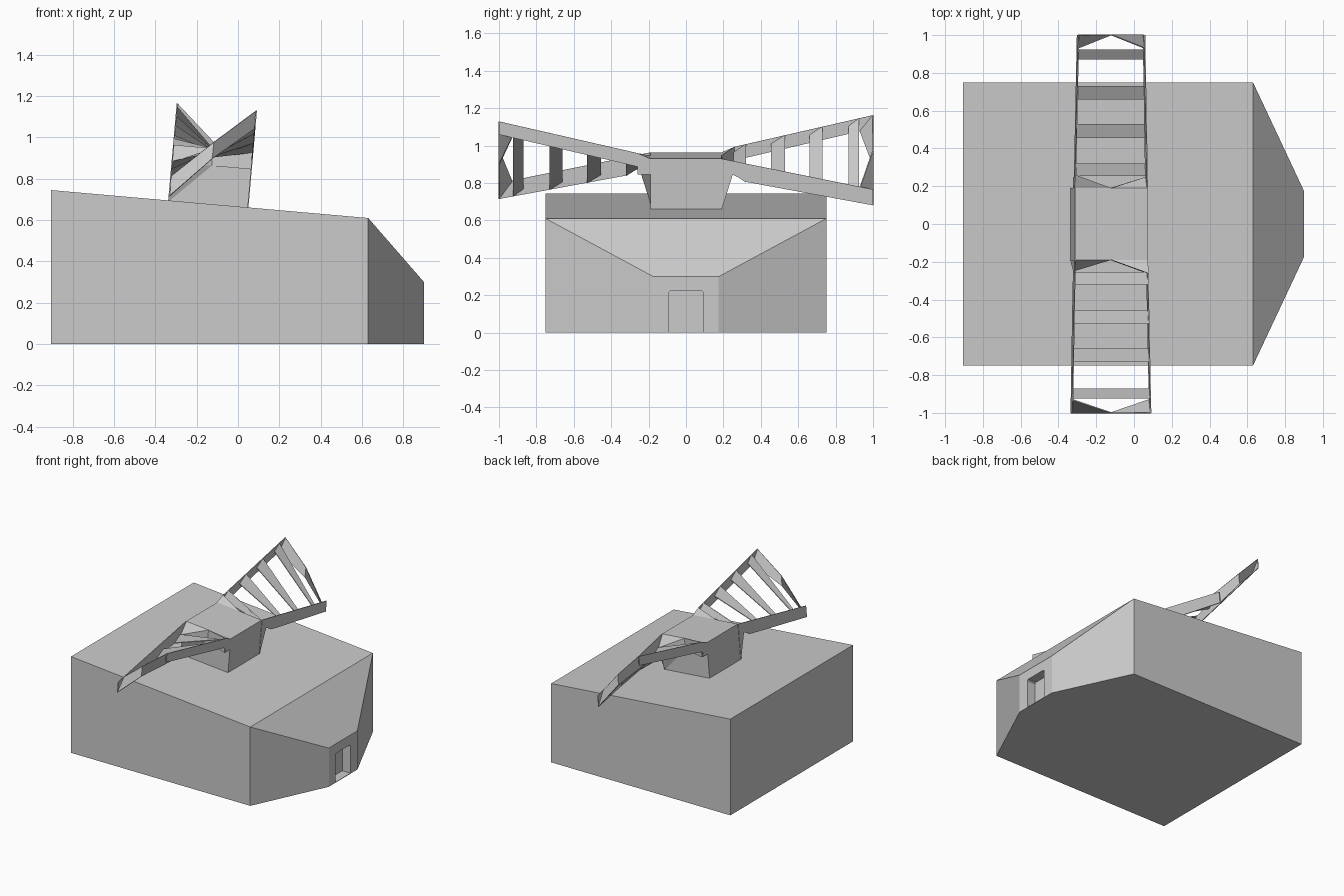
import bpy, bmesh
from math import pi, radians
from mathutils import Matrix

if "Cube" in bpy.data.objects:
    bpy.data.objects.remove(bpy.data.objects["Cube"])


def make(name, verts, faces, thickness=0, hull=False):
    me = bpy.data.meshes.new(name)
    bm = bmesh.new()
    vs = [bm.verts.new(v) for v in verts]
    if hull:
        bmesh.ops.convex_hull(bm, input=vs)
        bmesh.ops.dissolve_limit(bm, angle_limit=0.01, verts=bm.verts[:], edges=bm.edges[:])
    for f in faces:
        bm.faces.new([vs[i] for i in f])
    bmesh.ops.recalc_face_normals(bm, faces=bm.faces[:])
    bm.to_mesh(me)
    bm.free()
    ob = bpy.data.objects.new(name, me)
    bpy.context.collection.objects.link(ob)
    if thickness:
        mod = ob.modifiers.new("thickness", 'SOLIDIFY')
        mod.thickness, mod.offset = thickness, 0
    return ob


# Main building: sloped roof and a tapered entrance end
outline = [(-0.905, 0.75, 0.745), (0.63, 0.75, 0.61), (0.90, 0.175, 0.30)]
body = make("building_body", [(x, s * y, z) for x, y, h in outline
                              for s in (1, -1) for z in (0, h)], [], hull=True)

# Recessed doorway with slightly cut top corners
door = [(-0.09, 0.004), (0.09, 0.004), (0.09, 0.217), (0.082, 0.225), (-0.082, 0.225), (-0.09, 0.217)]
cutter = make("door_cutter", [(x, y, z) for x in (0.83, 0.95) for y, z in door], [], hull=True)
cutter.hide_render = True
cutter.display_type = 'WIRE'
cut = body.modifiers.new("doorway", 'BOOLEAN')
cut.operation, cut.object, cut.solver = 'DIFFERENCE', cutter, 'EXACT'

# Roof frame: local axes follow the slope of the roof
TILT = Matrix.Translation((-0.12, 0, 0.947)) @ Matrix.Rotation(radians(5.03), 4, 'Y')
W = 0.192
T = 0.006


def top(t):
    return 0.03 + (t - 0.26) * 0.17 / 0.74


def bottom(t):
    return -0.125 - (t - 0.325) * 0.125 / 0.675


hub = make("hub_block", [(x, y, z) for x in (-W, W) for y in (-0.19, 0.19)
                         for z in (-0.275, 0)], [], hull=True)
hub.matrix_world = TILT

for side in range(2):
    tag = ("front", "back")[side]
    parts = []

    # Rising and falling side rails
    rising = [(0.19, 0), (0.26, top(0.26)), (1, 0.20), (1, 0.13), (0.25, -0.045), (0.25, -0.085), (0.19, -0.085)]
    falling = [(0.19, 0), (1, -0.165), (1, -0.25), (0.325, -0.125), (0.25, -0.085), (0.19, -0.275)]
    for name, x, prof in (("rising_rail", W, rising), ("falling_rail", -W, falling)):
        parts.append(make(f"{tag}_{name}", [(x, -y, z) for y, z in prof],
                          [range(len(prof))], T))

    # Flared hub corners that carry the rails
    parts.append(make(f"{tag}_upper_flare", [(0, -0.19, -0.085), (0, -0.19, 0), (W, -0.19, -0.085),
                      (W, -0.19, 0), (W, -0.26, -0.085), (W, -0.26, 0.03)], [], hull=True))
    parts.append(make(f"{tag}_lower_flare", [(0, -0.19, -0.085), (-W, -0.19, -0.275),
                      (-W, -0.25, -0.085), (-W, -0.19, 0), (0, -0.19, 0)], [], hull=True))

    # Twisted cross slats
    for i, (a, b) in enumerate([(0.255, 0.32), (0.455, 0.53), (0.66, 0.73), (0.87, 0.925)]):
        parts.append(make(f"{tag}_slat_{i + 1}", [
            (-W, -a, bottom(a) + 0.03), (W, -a, top(a) - 0.03),
            (W, -b, top(b)), (-W, -b, bottom(b))], [(0, 1, 2, 3)], T))

    # End slat, pinched outward at its middle
    parts.append(make(f"{tag}_end_slat", [
        (-W, -1, -0.25), (-W, -0.93, -0.155), (0, -1, -0.05), (0, -1, 0.03),
        (W, -0.93, 0.115), (W, -1, 0.20)], [(0, 2, 3, 1), (2, 4, 5, 3)], T))

    for p in parts:
        p.matrix_world = TILT @ Matrix.Rotation(pi * side, 4, 'Z')
